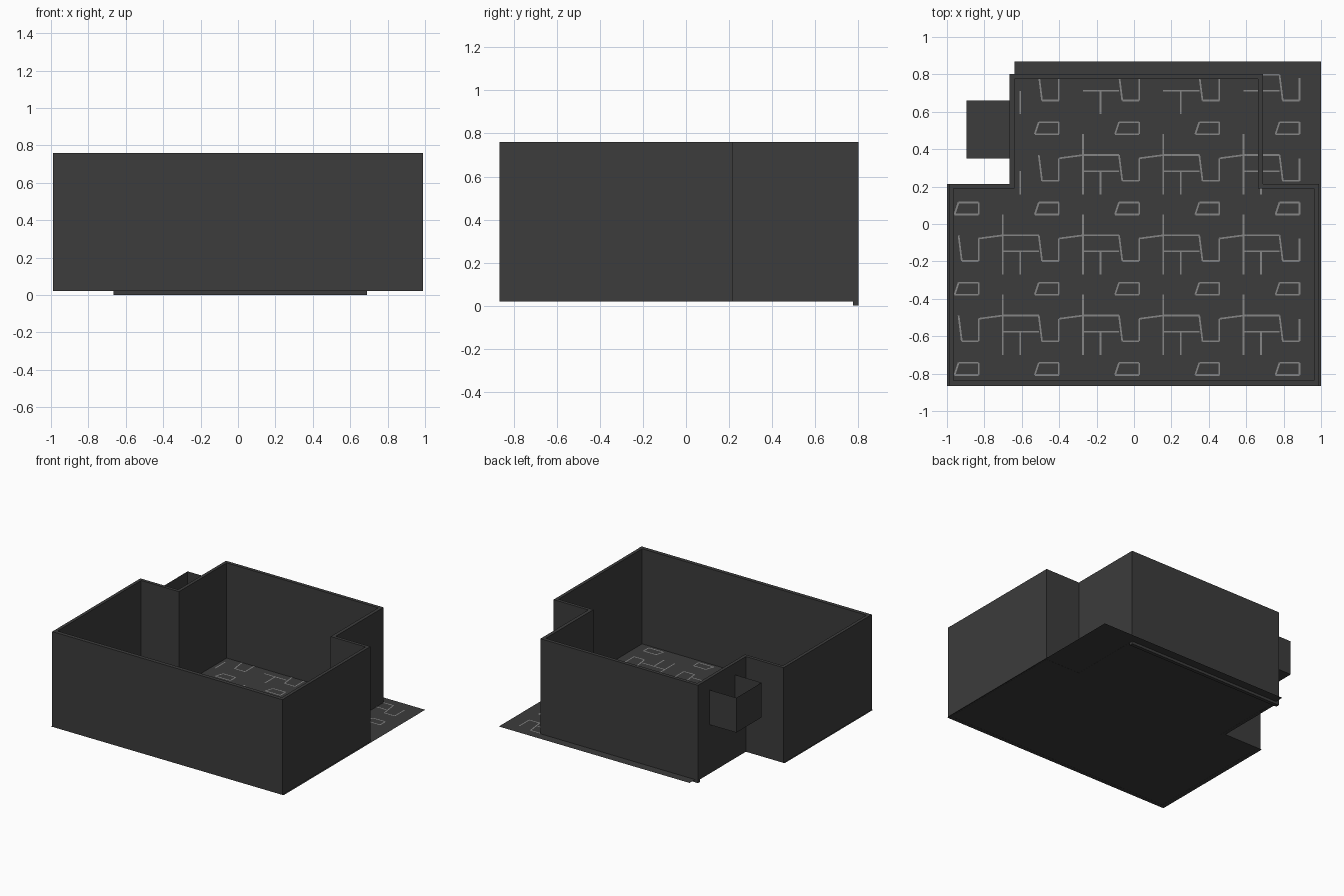
import bpy, bmesh
from mathutils import Vector

if "Cube" in bpy.data.objects:
    bpy.data.objects.remove(bpy.data.objects["Cube"])


def material(name, v):
    m = bpy.data.materials.new(name)
    m.diffuse_color = (v, v, v, 1)
    m.use_nodes = True
    m.node_tree.nodes["Principled BSDF"].inputs["Base Color"].default_value = m.diffuse_color
    return m


DARK = material("charcoal", 0.045)
LIGHT = material("joint_grey", 0.24)


def finish(name, bm, mat):
    me = bpy.data.meshes.new(name)
    bm.to_mesh(me)
    bm.free()
    me.materials.append(mat)
    ob = bpy.data.objects.new(name, me)
    bpy.context.collection.objects.link(ob)
    return ob


def box(name, x0, x1, y0, y1, z0, z1, open_top=False):
    bm = bmesh.new()
    bmesh.ops.create_cube(bm, size=1)
    for v in bm.verts:
        v.co = (x1 if v.co.x > 0 else x0, y1 if v.co.y > 0 else y0, z1 if v.co.z > 0 else z0)
    if open_top:
        bm.normal_update()
        top = [f for f in bm.faces if f.normal.z > 0.9]
        bmesh.ops.delete(bm, geom=top, context='FACES')
    return finish(name, bm, DARK)


# Walls: a wide front room with a narrower rear part
B, T = 0.02, 0.76
box("front_wall", -0.99, 0.99, -0.867, -0.837, B, T)
box("left_wall", -0.99, -0.965, -0.837, 0.19, B, T)
box("right_wall", 0.963, 0.988, -0.837, 0.19, B, T)
box("left_step_wall", -0.99, -0.64, 0.19, 0.215, B, T)
box("right_step_wall", 0.663, 0.988, 0.19, 0.215, B, T)
box("rear_left_wall", -0.665, -0.64, 0.215, 0.775, B, T)
box("rear_right_wall", 0.663, 0.69, 0.215, 0.775, B, T)
box("back_wall", -0.665, 0.69, 0.775, 0.802, 0.0, T)

# Open-topped box hung on the outside of the rear left wall
box("side_box", -0.895, -0.663, 0.35, 0.66, 0.40, 0.67, open_top=True)

# Floor sheet, notched at the rear left
bm = bmesh.new()
outline = [(-1, -0.867), (1, -0.867), (1, 0.87), (-0.64, 0.87), (-0.64, 0.215), (-1, 0.215)]
bm.faces.new([bm.verts.new((x, y, 0.021)) for x, y in outline])
finish("floor", bm, DARK)

# Light paving joints: one motif repeated over the floor (u right, v down)
CELL = 0.429
MOTIF = [
    [(0, 0), (0, 0.75)],
    [(0, 0.26), (0.45, 0.26), (0.49, 0.58), (0.7, 0.58), (0.7, 0.3), (1, 0.26)],
    [(0, 0.46), (0.45, 0.46)],
    [(0.22, 0.46), (0.22, 0.75)],
    [(0.4, 1), (0.7, 1), (0.7, 0.85), (0.45, 0.85), (0.4, 1)],
]


def on_floor(p):
    if p.y > 0.2:
        return -0.63 < p.x < 0.99 and p.y < 0.86
    return -0.96 < p.x < 0.96 and p.y > -0.83


bm = bmesh.new()
for i in range(-3, 4):
    for j in range(-2, 5):
        for line in MOTIF:
            pts = [Vector((-0.273 + (i + u) * CELL, 0.48 + (1 - j - v) * CELL, 0.0225)) for u, v in line]
            for a, b in zip(pts, pts[1:]):
                if on_floor(a) and on_floor(b):
                    d = (b - a).normalized()
                    s = Vector((-d.y, d.x, 0)) * 0.0045
                    f = bm.faces.new([bm.verts.new(p) for p in (a + s, a - s, b - s, b + s)])
bmesh.ops.recalc_face_normals(bm, faces=bm.faces[:])
bm.normal_update()
for f in bm.faces:
    if f.normal.z < 0:
        f.normal_flip()
finish("paving_joints", bm, LIGHT)
